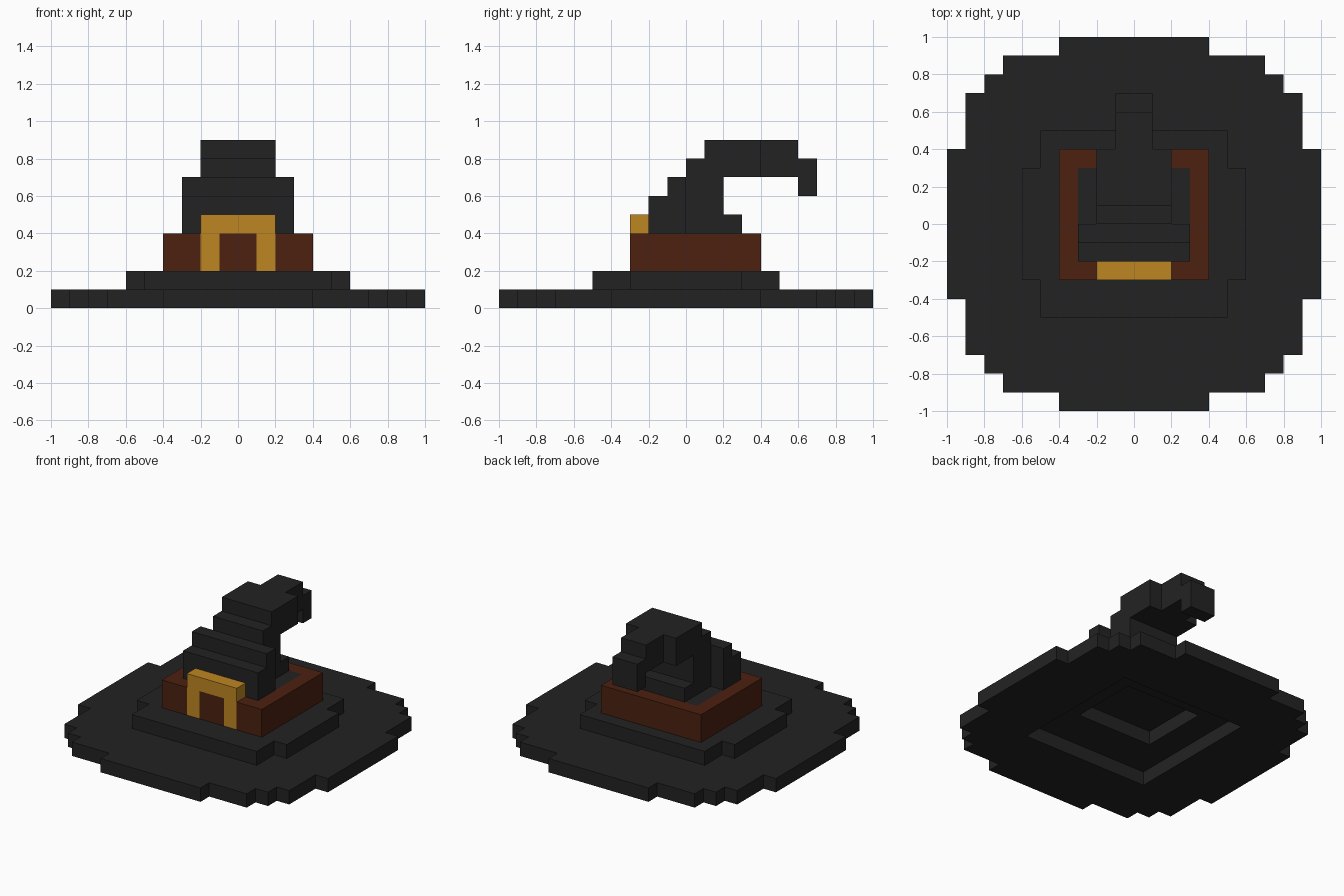
import bpy
import bmesh
from mathutils import Vector

cube = bpy.data.objects.get("Cube")
if cube:
    bpy.data.objects.remove(cube, do_unlink=True)


def material(name, rgb):
    mat = bpy.data.materials.new(name)
    mat.use_nodes = True
    mat.diffuse_color = (*rgb, 1)
    bsdf = next(n for n in mat.node_tree.nodes if n.type == 'BSDF_PRINCIPLED')
    bsdf.inputs["Base Color"].default_value = (*rgb, 1)
    return mat


felt = material("black_felt", (0.0165, 0.0165, 0.0165))
leather = material("brown_leather", (0.072, 0.0152, 0.0050))
gold = material("gold", (0.515, 0.238, 0.0165))

# Each axis maps a flat profile point (a, b) at depth d to (x, y, z)
AXES = {
    'x': lambda a, b, d: Vector((d, a, b)),
    'y': lambda a, b, d: Vector((a, d, b)),
    'z': lambda a, b, d: Vector((a, b, d)),
}


def prism(name, mat, profile, axis, start, end, mirror=False):
    """Extrude a profile along an axis; a half profile can be mirrored in x."""
    place = AXES[axis]
    bm = bmesh.new()
    base = bm.faces.new([bm.verts.new(place(a, b, start)) for a, b in profile])
    ext = bmesh.ops.extrude_face_region(bm, geom=[base], use_keep_orig=True)
    verts = [g for g in ext["geom"] if isinstance(g, bmesh.types.BMVert)]
    bmesh.ops.translate(bm, verts=verts, vec=place(0, 0, end - start))
    bmesh.ops.recalc_face_normals(bm, faces=bm.faces[:])
    if mirror:
        # Open the seam so the two halves join cleanly
        seam = [f for f in bm.faces if all(abs(v.co.x) < 1e-5 for v in f.verts)]
        bmesh.ops.delete(bm, geom=seam, context='FACES')
    mesh = bpy.data.meshes.new(name)
    bm.to_mesh(mesh)
    bm.free()
    mesh.materials.append(mat)
    obj = bpy.data.objects.new(name, mesh)
    bpy.context.collection.objects.link(obj)
    if mirror:
        mod = obj.modifiers.new("Mirror", 'MIRROR')
        mod.use_clip = True
    return obj


def rect(a0, a1, b0, b1):
    return [(a0, b0), (a1, b0), (a1, b1), (a0, b1)]


# Round stepped brim with a square opening underneath
quarter = [(0.4, 1), (0.4, 0.9), (0.7, 0.9), (0.7, 0.8), (0.8, 0.8),
           (0.8, 0.7), (0.9, 0.7), (0.9, 0.4), (1, 0.4)]
brim_half = ([(0, -1)] + [(x, -y) for x, y in quarter] + quarter[::-1] +
             [(0, 1), (0, 0.5), (0.5, 0.5), (0.5, -0.5), (0, -0.5)])
prism("brim", felt, brim_half, 'z', 0, 0.1, mirror=True)

# Raised step on the brim with a smaller opening
step_half = [(0, -0.5), (0.5, -0.5), (0.5, -0.3), (0.6, -0.3), (0.6, 0.3),
             (0.5, 0.3), (0.5, 0.5), (0, 0.5), (0, 0.3), (0.3, 0.3),
             (0.3, -0.2), (0, -0.2)]
prism("brim_step", felt, step_half, 'z', 0.1, 0.2, mirror=True)

# Leather band, open at the front where the buckle sits
band_half = [(0.2, -0.3), (0.4, -0.3), (0.4, 0.4), (0, 0.4), (0, 0.3),
             (0.3, 0.3), (0.3, -0.2), (0.2, -0.2)]
prism("hat_band", leather, band_half, 'z', 0.2, 0.4, mirror=True)
prism("hat_band_front", leather, rect(-0.1, 0.1, 0.2, 0.4), 'y', -0.3, -0.2)

# Gold buckle arch
arch = [(-0.2, 0.2), (-0.1, 0.2), (-0.1, 0.4), (0.1, 0.4),
        (0.1, 0.2), (0.2, 0.2), (0.2, 0.5), (-0.2, 0.5)]
prism("buckle", gold, arch, 'y', -0.3, -0.2)

# Crown core inside the band
prism("crown_core", felt, rect(-0.3, 0.3, -0.2, 0.3), 'z', 0.2, 0.4)

# Wide stepped front of the crown
front = [(-0.2, 0.4), (0, 0.4), (0, 0.7), (-0.1, 0.7), (-0.1, 0.6), (-0.2, 0.6)]
prism("crown_front", felt, front, 'x', -0.3, 0.3)

# Narrower back of the crown, leaning backwards
back = [(0, 0.4), (0.3, 0.4), (0.3, 0.5), (0.2, 0.5), (0.2, 0.7), (0.4, 0.7),
        (0.4, 0.9), (0.1, 0.9), (0.1, 0.8), (0, 0.8)]
prism("crown_back", felt, back, 'x', -0.2, 0.2)

# Drooping tip
tip = [(0.4, 0.7), (0.6, 0.7), (0.6, 0.6), (0.7, 0.6), (0.7, 0.8),
       (0.6, 0.8), (0.6, 0.9), (0.4, 0.9)]
prism("crown_tip", felt, tip, 'x', -0.1, 0.1)
